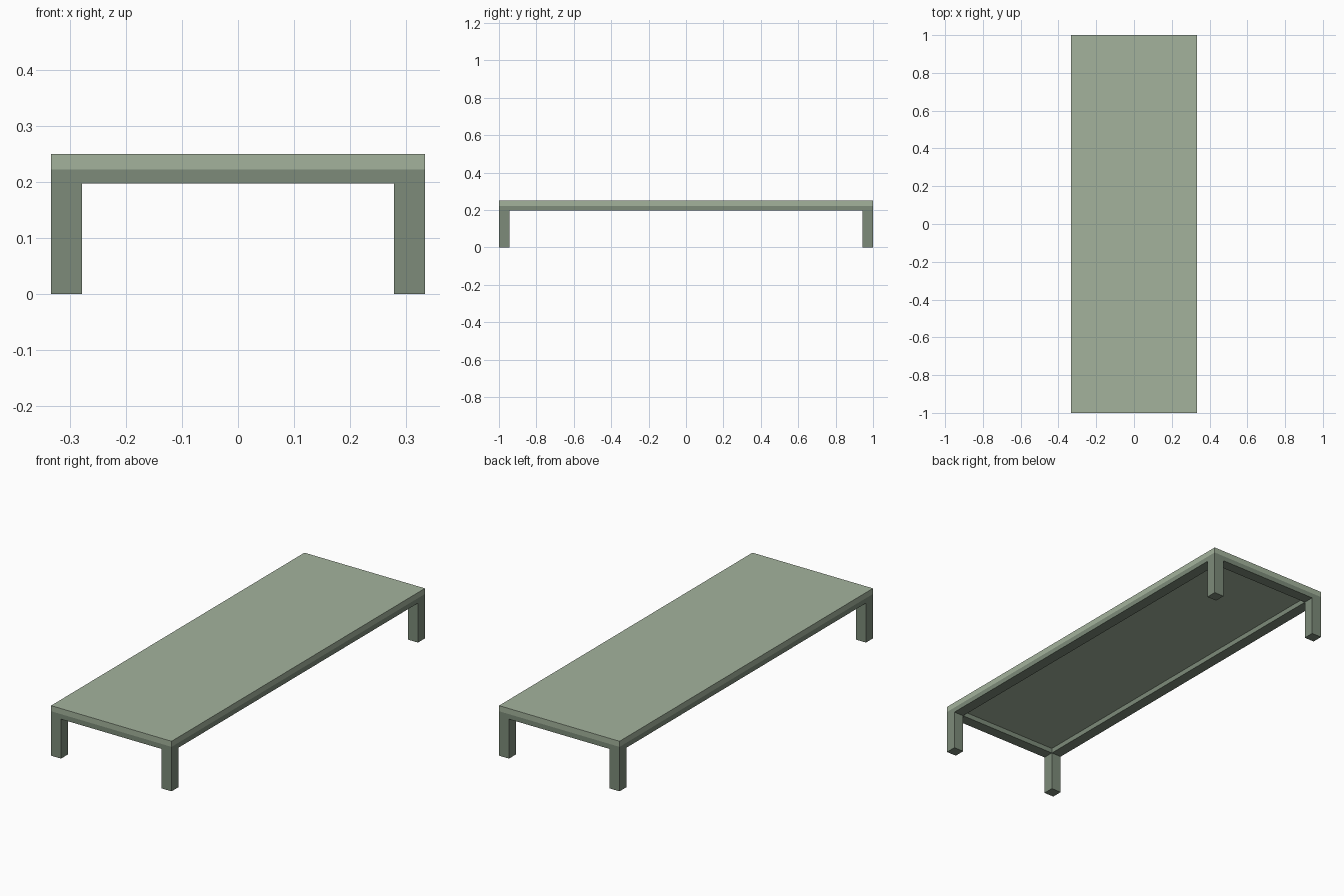
import bpy
import bmesh

if "Cube" in bpy.data.objects:
    bpy.data.objects.remove(bpy.data.objects["Cube"], do_unlink=True)

HALF_X, HALF_Y = 0.333, 1.0
BAR = 0.055                      # width of the legs and rails
TOP, SLAB_BOTTOM, RAIL_BOTTOM = 0.25, 0.222, 0.197


def material(name, rgb):
    mat = bpy.data.materials.new(name)
    mat.use_nodes = True
    mat.diffuse_color = (*rgb, 1)
    mat.node_tree.nodes["Principled BSDF"].inputs["Base Color"].default_value = (*rgb, 1)
    return mat


def add_object(name, bm, mat):
    bmesh.ops.recalc_face_normals(bm, faces=bm.faces[:])
    mesh = bpy.data.meshes.new(name)
    bm.to_mesh(mesh)
    bm.free()
    mesh.materials.append(mat)
    obj = bpy.data.objects.new(name, mesh)
    bpy.context.collection.objects.link(obj)
    return obj


def add_box(name, low, high, mat):
    bm = bmesh.new()
    bmesh.ops.create_cube(bm, size=1)
    for v in bm.verts:
        v.co = [h if c > 0 else l for c, l, h in zip(v.co, low, high)]
    return add_object(name, bm, mat)


light_green = material("light sage green", (0.37, 0.45, 0.335))
dark_green = material("dark sage green", (0.205, 0.26, 0.193))

# Table top slab
add_box("table_top", (-HALF_X, -HALF_Y, SLAB_BOTTOM), (HALF_X, HALF_Y, TOP), light_green)

# Frame: a ring of cells extruded down into rails, corner cells into legs
xs = (-HALF_X, BAR - HALF_X, HALF_X - BAR, HALF_X)
ys = (-HALF_Y, BAR - HALF_Y, HALF_Y - BAR, HALF_Y)
bm = bmesh.new()
grid = [[bm.verts.new((x, y, SLAB_BOTTOM)) for y in ys] for x in xs]
for i in range(3):
    for j in range(3):
        if (i, j) != (1, 1):
            bm.faces.new((grid[i][j], grid[i + 1][j], grid[i + 1][j + 1], grid[i][j + 1]))
bm.verts.remove  # ring keeps its open centre
rails = bmesh.ops.extrude_face_region(bm, geom=bm.faces[:])["geom"]
for v in rails:
    if isinstance(v, bmesh.types.BMVert):
        v.co.z = RAIL_BOTTOM
corners = [f for f in rails if isinstance(f, bmesh.types.BMFace)
           and abs(f.calc_center_median().x) > HALF_X - BAR
           and abs(f.calc_center_median().y) > HALF_Y - BAR]
for leg in bmesh.ops.extrude_discrete_faces(bm, faces=corners)["faces"]:
    for v in leg.verts:
        v.co.z = 0
add_object("frame_with_legs", bm, dark_green)
